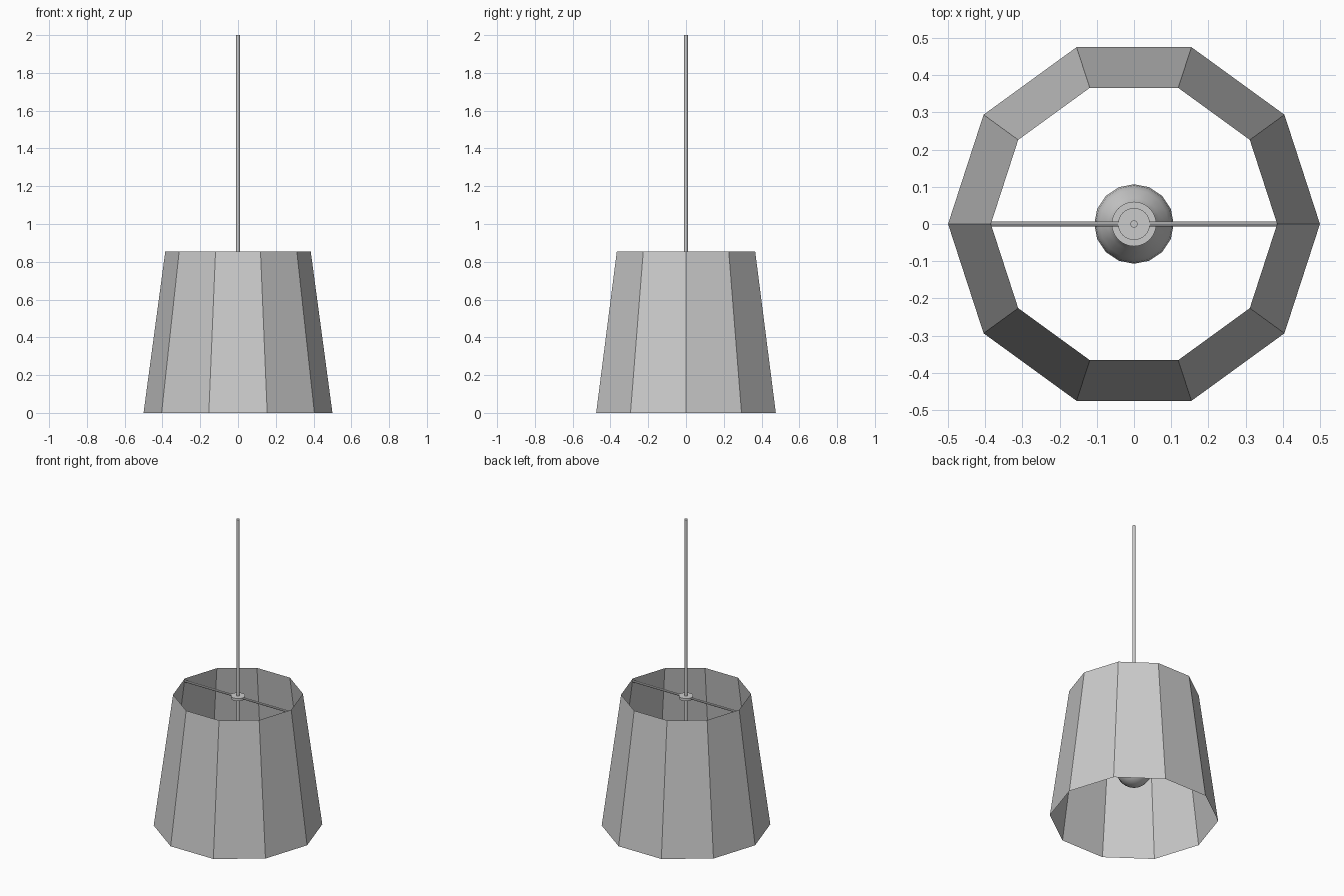
import bpy, bmesh, math
from mathutils import Matrix

if "Cube" in bpy.data.objects:
    bpy.data.objects.remove(bpy.data.objects["Cube"])


def lathe(name, profile, sides, smooth=False):
    """Revolve (radius, z) points around z; radius 0 closes to a point."""
    bm = bmesh.new()
    rings = []
    for r, z in profile:
        if r == 0:
            rings.append([bm.verts.new((0, 0, z))] * sides)
        else:
            rings.append([bm.verts.new((r * math.cos(2 * math.pi * i / sides),
                                        r * math.sin(2 * math.pi * i / sides), z))
                          for i in range(sides)])
    for low, high in zip(rings, rings[1:]):
        for i in range(sides):
            j = (i + 1) % sides
            bm.faces.new(dict.fromkeys((low[i], low[j], high[j], high[i])))
    mesh = bpy.data.meshes.new(name)
    bm.to_mesh(mesh)
    bm.free()
    obj = bpy.data.objects.new(name, mesh)
    bpy.context.collection.objects.link(obj)
    if smooth:
        bpy.ops.object.select_all(action='DESELECT')
        obj.select_set(True)
        bpy.context.view_layer.objects.active = obj
        bpy.ops.object.shade_smooth_by_angle(angle=math.radians(40))
    return obj


def rod(name, r, z0, z1, sides):
    return lathe(name, [(0, z0), (r, z0), (r, z1), (0, z1)], sides, True)


# Ten-sided open shade
lathe("shade", [(0.5, 0), (0.385, 0.855)], 10)

# Hanging cord and the plate it passes through
rod("cord", 0.01, 0.62, 2.0, 12)
rod("centre_plate", 0.043, 0.83, 0.846, 24)

# Cross bar holding the shade
bar = rod("cross_bar", 0.007, -0.384, 0.384, 8)
bar.data.transform(Matrix.Translation((0, 0, 0.838)) @ Matrix.Rotation(math.pi / 2, 4, 'Y'))

# Bulb socket
rod("socket", 0.06, 0.47, 0.63, 24)

# Bulb: round globe narrowing to a neck inside the socket
globe = [(0.107 * math.sin(math.radians(a)), 0.33 - 0.107 * math.cos(math.radians(a)))
         for a in range(0, 121, 15)]
lathe("bulb", globe + [(0.07, 0.42), (0.052, 0.455), (0.047, 0.48), (0, 0.48)], 16, True)
